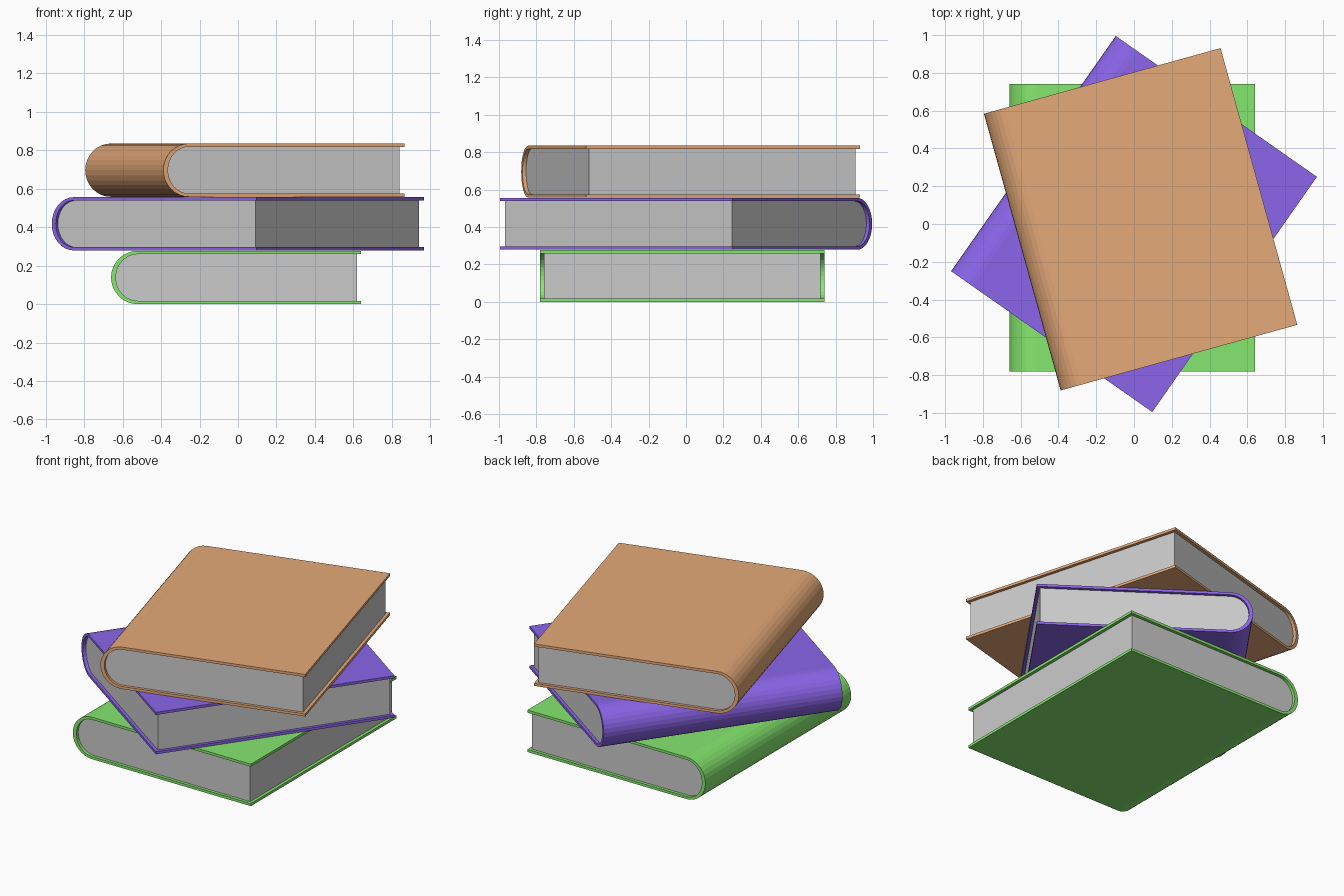
import bpy, bmesh
from math import sin, cos, pi, radians

if "Cube" in bpy.data.objects:
    bpy.data.objects.remove(bpy.data.objects["Cube"])

W, L, H = 1.30, 1.52, 0.277      # book width, length, thickness
BOARD, SPINE = 0.017, 0.025      # cover and spine thickness
INSET = 0.02                     # pages set back from the cover edges
R = H / 2
SEGS = 16


def half_profile(rx, rz, x_end):
    """U shape in x/z: open end on +x, rounded spine on -x, top to bottom."""
    cx = -W / 2 + R
    arc = [(cx - rx * sin(pi * i / SEGS), R + rz * cos(pi * i / SEGS))
           for i in range(SEGS + 1)]
    return [(x_end, R + rz)] + arc + [(x_end, R - rz)]


def finish(bm, name, place, mat=None):
    bmesh.ops.recalc_face_normals(bm, faces=bm.faces)
    mesh = bpy.data.meshes.new(name)
    bm.to_mesh(mesh)
    bm.free()
    ob = bpy.data.objects.new(name, mesh)
    bpy.context.collection.objects.link(ob)
    x, y, z, turn = place
    ob.location = (x, y, z)
    ob.rotation_euler.z = radians(turn)
    if mat:
        mesh.materials.append(mat)


def add_loop(bm, profile, y):
    return [bm.verts.new((x, y, z)) for x, z in profile]


def make_cover(name, place, mat):
    # Wrapped boards and spine: strip between outer and inner U, extruded in y
    bm = bmesh.new()
    outer = half_profile(R, R, W / 2)
    inner = half_profile(R - SPINE, R - BOARD, W / 2)
    loops = [add_loop(bm, p, y) for p, y in
             ((outer, -L / 2), (outer, L / 2), (inner, L / 2), (inner, -L / 2))]
    n = len(outer)
    for a, b in zip(loops, loops[1:] + loops[:1]):
        for i in range(n - 1):
            bm.faces.new((a[i], a[i + 1], b[i + 1], b[i]))
    for i in (0, n - 1):
        bm.faces.new([lp[i] for lp in loops])
    finish(bm, name, place, mat)


def make_pages(name, place):
    # Page block: solid D shape filling the cover
    bm = bmesh.new()
    prof = half_profile(R - SPINE, R - BOARD, W / 2 - INSET)
    a = add_loop(bm, prof, -L / 2 + INSET)
    b = add_loop(bm, prof, L / 2 - INSET)
    n = len(prof)
    for i in range(n):
        j = (i + 1) % n
        bm.faces.new((a[i], a[j], b[j], b[i]))
    bm.faces.new(a)
    bm.faces.new(b)
    finish(bm, name, place)


# Stack of three turned books
books = [
    ("bottom_book", (-0.01, -0.02, 0.0, 0), (0.24, 0.80, 0.16)),
    ("middle_book", (0.0, 0.0, 0.279, -35), (0.26, 0.13, 0.82)),
    ("top_book", (0.035, 0.025, 0.558, 15.5), (0.78, 0.40, 0.19)),
]
for name, place, colour in books:
    mat = bpy.data.materials.new(name + "_cover")
    mat.diffuse_color = (*colour, 1)
    mat.use_nodes = True
    mat.node_tree.nodes["Principled BSDF"].inputs["Base Color"].default_value = mat.diffuse_color
    make_cover(name + "_cover", place, mat)
    make_pages(name + "_pages", place)
